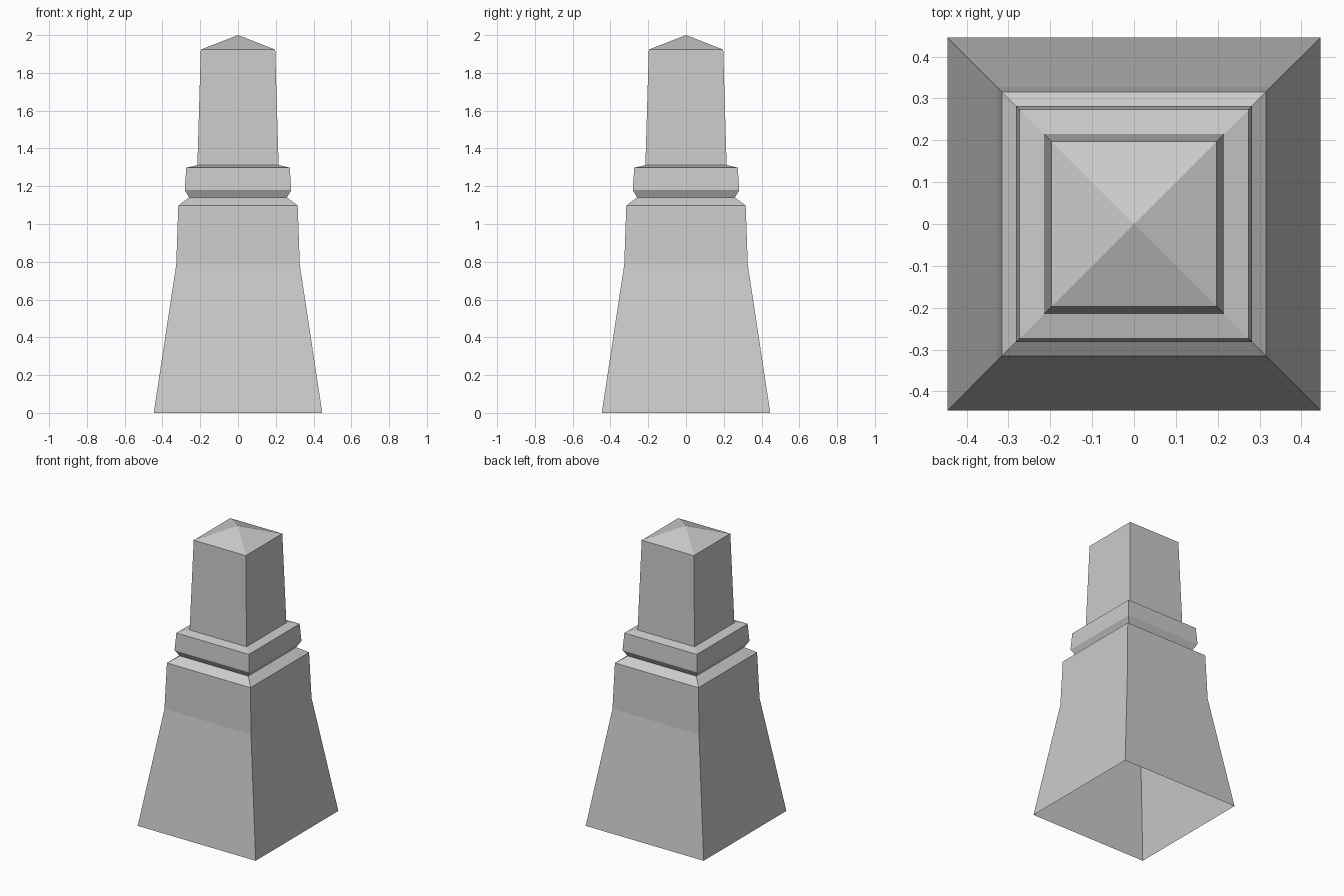
import bpy, bmesh

if "Cube" in bpy.data.objects:
    bpy.data.objects.remove(bpy.data.objects["Cube"])

# Square profile: (half width, height), base to shaft top
PROFILE = [
    (0.446, 0.0), (0.327, 0.785),                 # flared base
    (0.316, 1.098), (0.259, 1.14),                # upper plinth and shoulder
    (0.282, 1.18), (0.274, 1.298),                # collar
    (0.215, 1.312), (0.197, 1.923),               # shaft
]
APEX = 2.0

bm = bmesh.new()


def ring(w, z):
    return [bm.verts.new((sx * w, sy * w, z))
            for sx, sy in ((-1, -1), (1, -1), (1, 1), (-1, 1))]


# Stacked walls, left open underneath
rings = [ring(w, z) for w, z in PROFILE]
for low, high in zip(rings, rings[1:]):
    for i in range(4):
        j = (i + 1) % 4
        bm.faces.new((low[i], low[j], high[j], high[i]))

# Pyramid cap
tip = bm.verts.new((0, 0, APEX))
for i in range(4):
    bm.faces.new((rings[-1][i], rings[-1][(i + 1) % 4], tip))

mesh = bpy.data.meshes.new("stone_post")
bm.to_mesh(mesh)
bm.free()
bpy.context.collection.objects.link(bpy.data.objects.new("stone_post", mesh))
